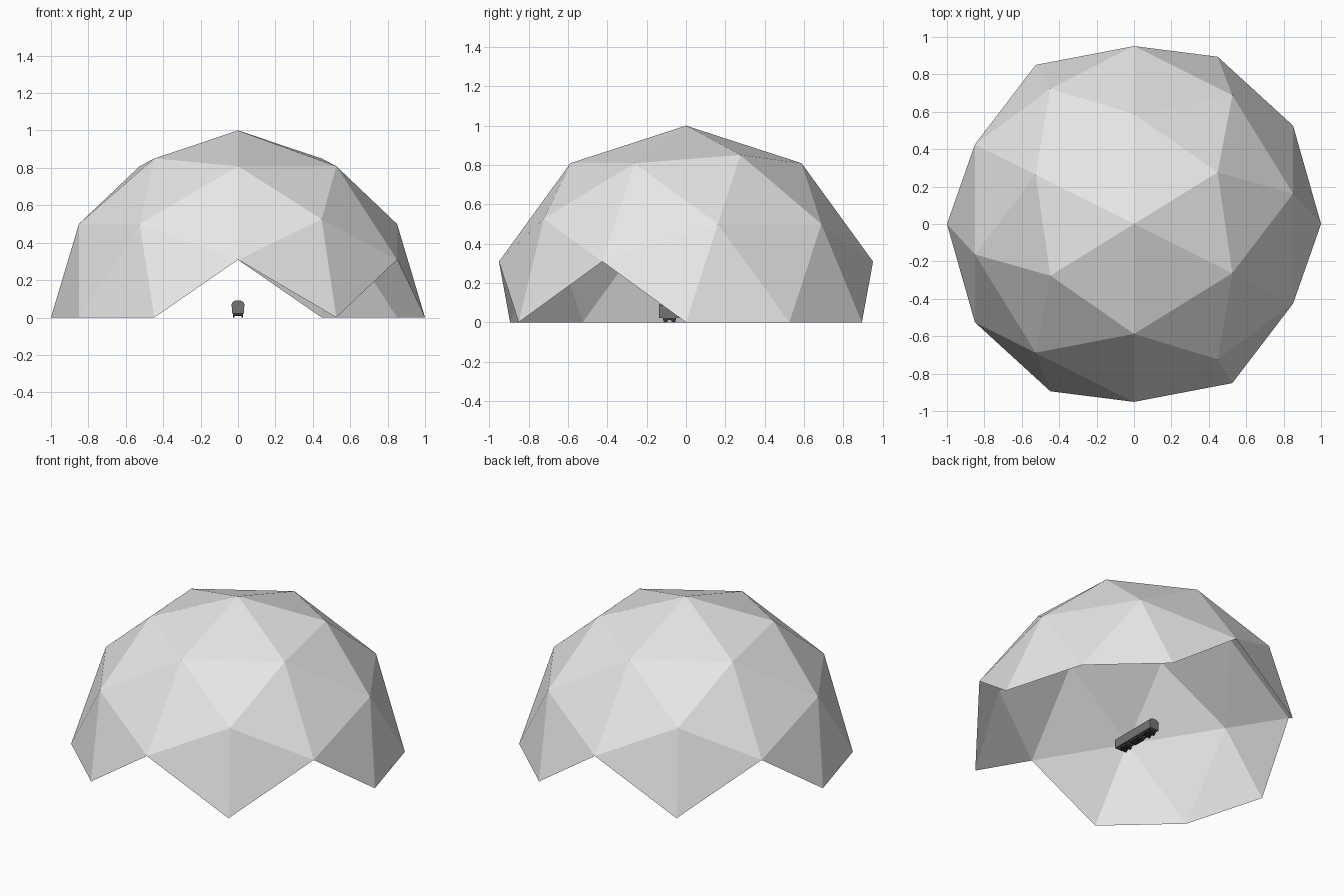
import bpy, bmesh, math
from mathutils import Matrix

if "Cube" in bpy.data.objects:
    bpy.data.objects.remove(bpy.data.objects["Cube"])


def material(name, value):
    m = bpy.data.materials.new(name)
    m.diffuse_color = (value, value, value, 1)
    m.use_nodes = True
    m.node_tree.nodes["Principled BSDF"].inputs["Base Color"].default_value = m.diffuse_color
    return m


LIGHT = material("light grey", 0.8)
DARK = material("dark grey", 0.18)
BLACK = material("near black", 0.04)


def finish(name, bm, mat):
    bmesh.ops.recalc_face_normals(bm, faces=bm.faces)
    me = bpy.data.meshes.new(name)
    bm.to_mesh(me)
    bm.free()
    me.materials.append(mat)
    ob = bpy.data.objects.new(name, me)
    bpy.context.collection.objects.link(ob)
    return ob


def box(name, centre, size, mat):
    bm = bmesh.new()
    bmesh.ops.create_cube(bm, size=1, matrix=Matrix.Translation(centre) @ Matrix.Diagonal((*size, 1)))
    return finish(name, bm, mat)


# Dome: icosphere turned on its side, only whole triangles above ground kept
bm = bmesh.new()
bmesh.ops.create_icosphere(bm, subdivisions=2, radius=1)
for v in bm.verts:
    v.co = (v.co.z, v.co.x, v.co.y)
low = [f for f in bm.faces if min(v.co.z for v in f.verts) < -0.01]
bmesh.ops.delete(bm, geom=low, context='FACES')
finish("dome", bm, LIGHT)

# Carriage body: rounded-roof profile extruded along y
Y0, Y1 = -0.137, 0.19
profile = [(-0.032, 0.022), (0.032, 0.022), (0.034, 0.07), (0.029, 0.083),
           (0.016, 0.09), (-0.016, 0.09), (-0.029, 0.083), (-0.034, 0.07)]
bm = bmesh.new()
face = bm.faces.new([bm.verts.new((x, Y0, z)) for x, z in profile])
ext = bmesh.ops.extrude_face_region(bm, geom=[face])
bmesh.ops.translate(bm, vec=(0, Y1 - Y0, 0),
                    verts=[g for g in ext["geom"] if isinstance(g, bmesh.types.BMVert)])
finish("carriage_body", bm, DARK)

# Underframe box between the bogies
mid = (Y0 + Y1) / 2
box("underframe", (0, mid, 0.016), (0.05, 0.08, 0.014), BLACK)

# Bogies with two axles of wheels each
for side, tag in ((-1, "front"), (1, "rear")):
    yc = mid + side * 0.11
    box(tag + "_bogie", (0, yc, 0.017), (0.054, 0.065, 0.012), BLACK)
    bm = bmesh.new()
    for dy in (-0.02, 0.02):
        for x in (-0.022, 0.022):
            bmesh.ops.create_cone(
                bm, cap_ends=True, segments=12, radius1=0.012, radius2=0.012, depth=0.008,
                matrix=Matrix.Translation((x, yc + dy, 0.012)) @ Matrix.Rotation(math.pi / 2, 4, 'Y'))
    finish(tag + "_wheels", bm, BLACK)
